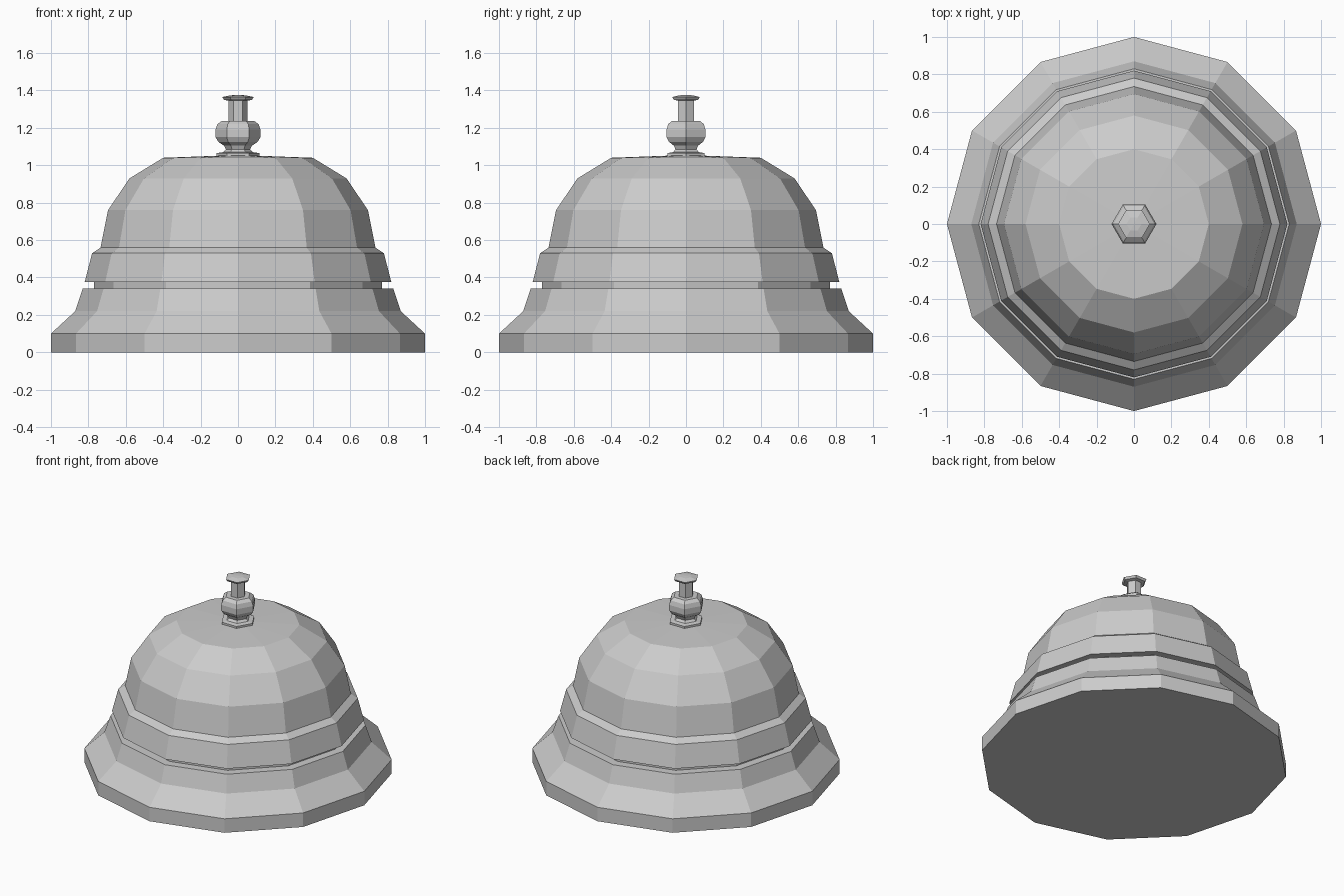
import bpy, bmesh
from math import cos, sin, tau

if "Cube" in bpy.data.objects:
    bpy.data.objects.remove(bpy.data.objects["Cube"])


def lathe(name, profile, sides):
    """Revolve (radius, z) points into a closed, flat-shaded solid; radius 0 makes a pole."""
    bm = bmesh.new()
    rings = []
    for r, z in profile:
        n = sides if r > 0 else 1
        rings.append([bm.verts.new((r * cos(tau * i / sides), r * sin(tau * i / sides), z))
                      for i in range(n)])
    for low, high in zip(rings, rings[1:]):
        for i in range(sides):
            j = (i + 1) % sides
            if len(high) == 1:
                bm.faces.new((low[i], low[j], high[0]))
            else:
                bm.faces.new((low[i], low[j], high[j], high[i]))
    bm.faces.new(rings[0][::-1])
    if len(rings[-1]) > 1:
        bm.faces.new(rings[-1])
    bmesh.ops.recalc_face_normals(bm, faces=bm.faces)
    mesh = bpy.data.meshes.new(name)
    bm.to_mesh(mesh)
    bm.free()
    obj = bpy.data.objects.new(name, mesh)
    bpy.context.collection.objects.link(obj)
    return obj


# Flared base up to the groove, then the groove core
lathe("bell_base", [(1, 0), (1, 0.1), (0.87, 0.22), (0.83, 0.34),
                    (0.77, 0.34), (0.77, 0.375)], 12)

# Banded dome
lathe("bell_dome", [(0.82, 0.375), (0.78, 0.53), (0.735, 0.56), (0.695, 0.76),
                    (0.58, 0.93), (0.40, 1.04), (0, 1.055)], 12)

# Hexagonal foot plate, collar and round bulb
lathe("plunger_bulb", [(0.115, 1.045), (0.115, 1.065), (0.08, 1.07), (0.065, 1.085),
                       (0.075, 1.105), (0.105, 1.125), (0.12, 1.15), (0.12, 1.19),
                       (0.11, 1.22), (0.085, 1.238)], 6)

# Push button: stem and flared cap
lathe("plunger_button", [(0.05, 1.23), (0.05, 1.345), (0.075, 1.35), (0.085, 1.365),
                         (0.04, 1.374), (0, 1.376)], 6)
